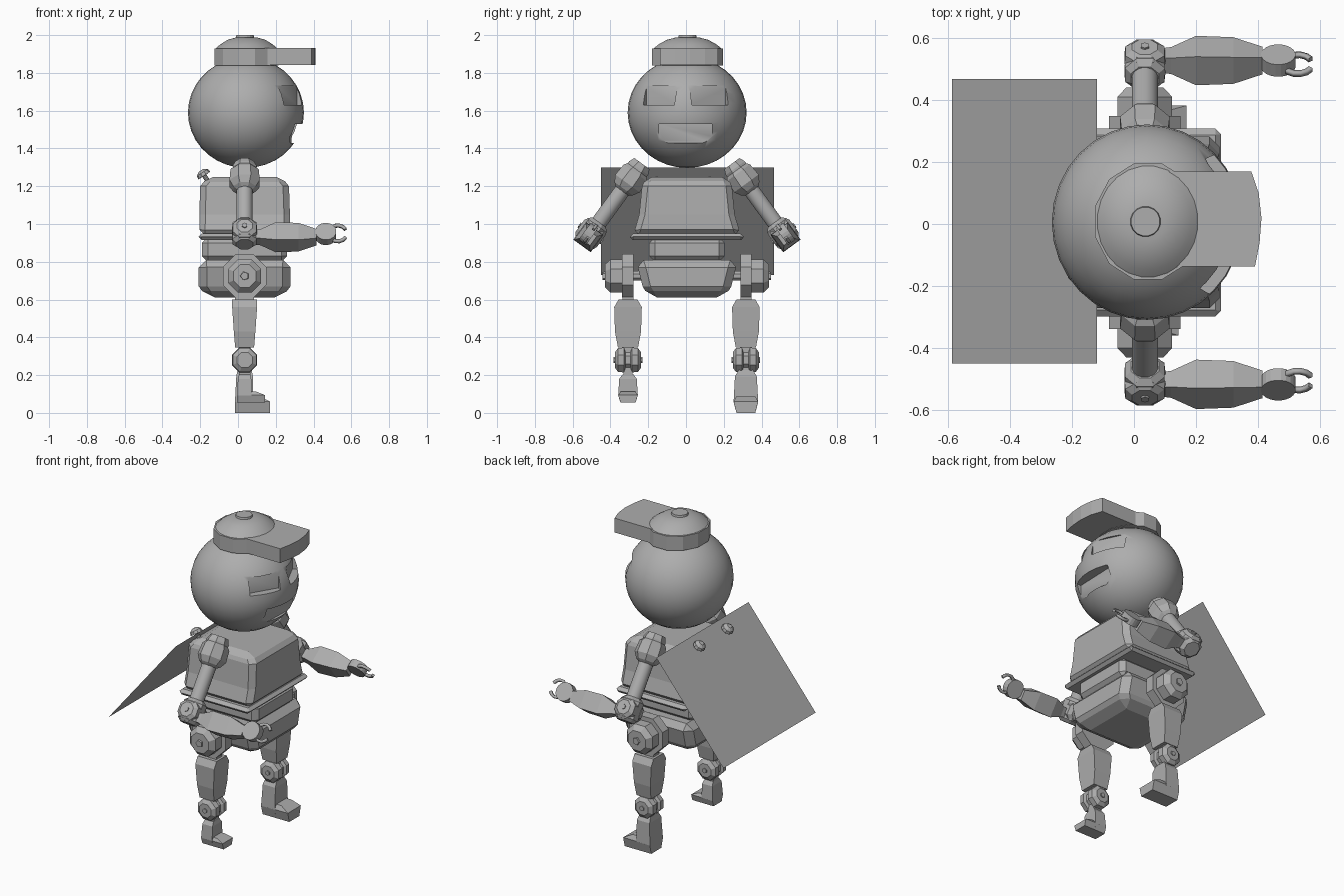
import bpy, bmesh, math
from math import radians, sin, cos, pi
from mathutils import Matrix, Vector

old = bpy.data.objects.get("Cube")
if old:
    bpy.data.objects.remove(old, do_unlink=True)

grey = bpy.data.materials.new("plain grey")
grey.use_nodes = True
grey.diffuse_color = (0.42, 0.42, 0.42, 1)
grey.node_tree.nodes["Principled BSDF"].inputs["Base Color"].default_value = grey.diffuse_color

CX, CY = 0.035, 0.005


def finish(name, bm, smooth=False, bevel=0):
    bmesh.ops.recalc_face_normals(bm, faces=bm.faces[:])
    mesh = bpy.data.meshes.new(name)
    bm.to_mesh(mesh)
    bm.free()
    ob = bpy.data.objects.new(name, mesh)
    bpy.context.collection.objects.link(ob)
    mesh.materials.append(grey)
    if bevel:
        mod = ob.modifiers.new("Bevel", "BEVEL")
        mod.width, mod.segments, mod.limit_method = bevel, 1, "ANGLE"
        mod.angle_limit = radians(40)
    if smooth:
        smooth_shade(ob)
    return ob


def smooth_shade(ob):
    bpy.ops.object.select_all(action="DESELECT")
    ob.select_set(True)
    bpy.context.view_layer.objects.active = ob
    bpy.ops.object.shade_smooth_by_angle(angle=radians(40))


def frame(origin, x_axis, z_axis):
    x, z = Vector(x_axis).normalized(), Vector(z_axis).normalized()
    m = Matrix((x, z.cross(x), z)).transposed().to_4x4()
    m.translation = origin
    return m


def tube(name, rings, m=None, n=8, smooth=False, bevel=0):
    """Loft n-sided rings (t, half width, half depth[, shift x, shift y]) along local z."""
    m = m or Matrix.Translation((CX, CY, 0))
    bm, loops = bmesh.new(), []
    for t, a, b, *shift in rings:
        sx, sy = shift or (0, 0)
        k = 1 / cos(pi / n)
        angles = [(i + 0.5) * 2 * pi / n for i in range(n)]
        loops.append([bm.verts.new(m @ Vector((sx + a * k * cos(g), sy + b * k * sin(g), t)))
                      for g in angles])
    for p, q in zip(loops, loops[1:]):
        for i in range(n):
            j = (i + 1) % n
            bm.faces.new((p[i], p[j], q[j], q[i]))
    bm.faces.new(loops[0][::-1])
    bm.faces.new(loops[-1])
    return finish(name, bm, smooth, bevel)


def lathe(name, profile, m, n=8, smooth=False):
    return tube(name, [(t, r, r) for t, r in profile], m, n, smooth)


def joint(name, m, r):
    """Faceted hinge with a central groove and a bolt on each end."""
    half = [(1.05, 0.62), (0.8, 0.95), (0.32, 1.0), (0.2, 0.75)]
    lathe(name, [(-t * r, k * r) for t, k in half] + [(t * r, k * r) for t, k in half[::-1]], m)
    lathe(name + "_bolt", [(-1.15 * r, 0.2 * r), (1.15 * r, 0.2 * r)], m, 6)


# Head with recessed eyes and mouth
bm = bmesh.new()
bmesh.ops.create_uvsphere(bm, u_segments=32, v_segments=18, radius=1,
                          matrix=Matrix.Translation((0.042, 0.006, 1.59)) @ Matrix.Diagonal((0.307, 0.315, 0.293, 1)))
head = finish("head", bm)
for y, half, z, depth, turn in ((0.115, 0.105, 1.68, 0.258, 25),
                                (-0.155, 0.095, 1.68, 0.258, -31),
                                (-0.02, 0.14, 1.48, 0.238, -2)):
    bm = bmesh.new()
    m = (Matrix.Translation((0.042, 0.006, z)) @ Matrix.Rotation(radians(turn), 4, "Z")
         @ Matrix.Translation((depth + 0.1, 0, 0)) @ Matrix.Diagonal((0.2, 2 * half, 0.1, 1)))
    bmesh.ops.create_cube(bm, size=1, matrix=m)
    cutter = finish("face_cutter", bm)
    mod = head.modifiers.new("Cut", "BOOLEAN")
    mod.object, mod.operation, mod.solver = cutter, "DIFFERENCE", "EXACT"
    bpy.ops.object.select_all(action="DESELECT")
    bpy.context.view_layer.objects.active = head
    bpy.ops.object.modifier_apply(modifier=mod.name)
    bpy.data.objects.remove(cutter, do_unlink=True)
smooth_shade(head)

# Cap: band, crown, button and thick brim
tube("cap_band", [(1.84, 0.17, 0.187), (1.93, 0.17, 0.187)], Matrix.Translation((0.045, 0.008, 0)), 12)
tube("cap_crown", [(1.925, 0.168, 0.184), (1.95, 0.14, 0.155), (1.975, 0.1, 0.11), (1.988, 0.055, 0.06)],
     Matrix.Translation((0.045, 0.008, 0)), 24, True)
lathe("cap_button", [(1.98, 0.05), (2.0, 0.046)], Matrix.Translation((0.037, 0.008, 0)), 16)
outline = [(0.1, -0.137), (0.39, -0.137), (0.405, -0.06), (0.411, 0.02), (0.402, 0.1),
           (0.378, 0.17), (0.1, 0.17)]
bm = bmesh.new()
base = bm.faces.new([bm.verts.new((x, y, 1.842)) for x, y in outline])
top = bmesh.ops.extrude_face_region(bm, geom=[base])["geom"]
bmesh.ops.translate(bm, vec=(0, 0, 0.09), verts=[v for v in top if isinstance(v, bmesh.types.BMVert)])
finish("cap_brim", bm)

# Body
tube("chest", [(0.94, 0.24, 0.285), (1.05, 0.24, 0.253), (1.2, 0.235, 0.238), (1.25, 0.195, 0.215)],
     n=4, bevel=0.03)
tube("chest_flange", [(0.915, 0.245, 0.305), (0.95, 0.245, 0.3)], n=4, bevel=0.025)
tube("waist", [(0.8, 0.225, 0.2), (0.93, 0.225, 0.2)], n=4, bevel=0.03)
tube("pelvis", [(0.612, 0.2, 0.2), (0.67, 0.243, 0.235), (0.81, 0.243, 0.27)], n=4, bevel=0.04)

# Cape sheet and its two pins
bm = bmesh.new()
bm.faces.new([bm.verts.new(p) for p in ((-0.12, -0.45, 1.3), (-0.12, 0.467, 1.3),
                                        (-0.587, 0.467, 0.73), (-0.587, -0.45, 0.73))])
finish("cape", bm)
for y in (0.125, -0.155):
    pin = frame((-0.145, y, 1.205), (0, 1, 0), (-0.55, 0, 0.84))
    lathe("cape_pin", [(0, 0.012), (0.06, 0.012), (0.062, 0.036), (0.08, 0.032), (0.094, 0.014)], pin, 10)

for s, side in ((1, "left"), (-1, "right")):
    def at(x, y, z):
        return Vector((x, CY + s * y, z))

    along, out = Vector((0, s * 0.59, -0.81)), Vector((0, s * 0.81, 0.59))

    # Arm: shoulder, upper arm, elbow
    arm = frame(at(CX, 0.3, 1.235), (1, 0, 0), along)
    lathe(side + "_shoulder", [(-0.105, 0.05), (-0.075, 0.062), (-0.062, 0.062), (-0.045, 0.075),
                               (0.025, 0.08), (0.06, 0.06), (0.075, 0.04)], arm)
    lathe(side + "_upper_arm", [(0, 0.042), (0.34, 0.042)], arm, 16, True)
    joint(side + "_elbow", frame(at(CX, 0.51, 0.95), (1, 0, 0), out), 0.066)
    lathe(side + "_elbow_cuff", [(0.28, 0.045), (0.3, 0.064), (0.405, 0.064), (0.425, 0.045)], arm)

    # Forearm, wrist disc and open claw
    fore = frame(at(0, 0.522, 0.93), along, (1, 0, 0))
    tube(side + "_forearm", [(0.07, 0.025, 0.028), (0.12, 0.03, 0.032), (0.2, 0.057, 0.057),
                             (0.32, 0.055, 0.053), (0.415, 0.03, 0.033)], fore, 4)
    lathe(side + "_wrist", [(-0.024, 0.055), (0.024, 0.055)],
          frame(at(0.465, 0.522, 0.947), (1, 0, 0), out), 20)
    claw = frame(at(0.528, 0.51, 0.95), (1, 0, 0), out)
    curve = bpy.data.curves.new(side + "_claw", "CURVE")
    curve.dimensions, curve.bevel_depth, curve.bevel_resolution = "3D", 0.011, 0
    curve.use_fill_caps = True
    spline = curve.splines.new("POLY")
    spline.points.add(12)
    for i, p in enumerate(spline.points):
        g = radians(30 + 25 * i)
        p.co = (*(claw @ Vector((0.048 * cos(g), 0.052 * sin(g), 0))), 1)
    ob = bpy.data.objects.new(side + "_claw", curve)
    bpy.context.collection.objects.link(ob)
    curve.materials.append(grey)
    bpy.ops.object.select_all(action="DESELECT")
    ob.select_set(True)
    bpy.context.view_layer.objects.active = ob
    bpy.ops.object.convert(target="MESH")

    # Hip: axle, plate, faceted cap and bolt
    hip = frame(at(CX, 0, 0.725), (1, 0, 0), (0, s, 0))
    lathe(side + "_hip_axle", [(0.2, 0.025), (0.3, 0.025)], hip)
    lathe(side + "_hip_plate", [(0.283, 0.115), (0.343, 0.115)], hip)
    lathe(side + "_hip_cap", [(0.34, 0.088), (0.405, 0.088), (0.435, 0.06)], hip)
    lathe(side + "_hip_bolt", [(0.43, 0.02), (0.446, 0.018)], hip, 5)

    # Leg: thigh, knee, shin with heel, toe
    leg = Matrix.Translation(at(CX, 0.312, 0))
    tube(side + "_hip_link", [(0.58, 0.05, 0.029), (0.66, 0.05, 0.029)], leg, 4)
    tube(side + "_thigh", [(0.345, 0.05, 0.053), (0.43, 0.057, 0.069), (0.56, 0.066, 0.073),
                           (0.6, 0.066, 0.05)], leg, 4)
    tube(side + "_knee_link", [(0.19, 0.03, 0.025), (0.36, 0.03, 0.025)], leg, 4)
    joint(side + "_knee", frame(at(CX, 0.312, 0.28), (1, 0, 0), (0, s, 0)), 0.066)
    k = 1 if s > 0 else 0.8
    foot = leg @ Matrix.Translation((0, 0, 0.228 - 0.025 * (s < 0)))
    foot = foot @ Matrix.Diagonal((k, k, 1 if s > 0 else 0.65, 1))
    tube(side + "_shin", [(-0.228, 0.045, 0.05, -0.005, 0), (-0.17, 0.048, 0.065, -0.003, 0),
                          (-0.035, 0.044, 0.058), (0, 0.037, 0.037)], foot, 4)
    tube(side + "_toe", [(-0.228, 0.08, 0.05, 0.055, 0), (-0.168, 0.08, 0.065, 0.055, 0),
                         (-0.14, 0.05, 0.05, 0.03, 0)], foot, 4)
